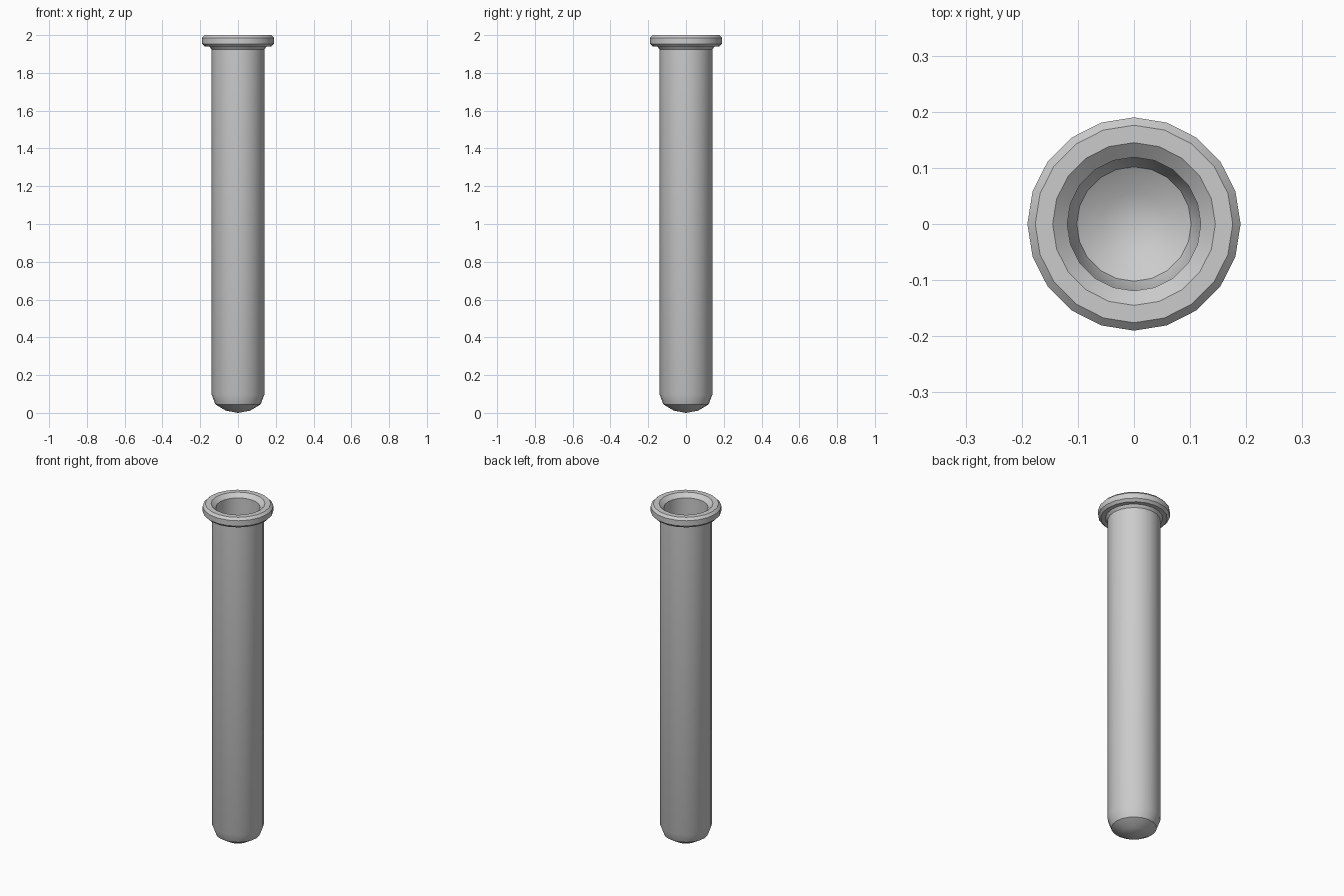
import bpy, bmesh, math

if "Cube" in bpy.data.objects:
    bpy.data.objects.remove(bpy.data.objects["Cube"])

SIDES = 20

# Wall section (radius, height): outer bottom -> rim -> inner bottom
profile = [
    (0.0, 0.0), (0.065, 0.012), (0.12, 0.045), (0.14, 0.098),   # rounded base
    (0.14, 1.925), (0.152, 1.94), (0.176, 1.94),                # neck under the lip
    (0.19, 1.954), (0.19, 1.986), (0.176, 2.0), (0.145, 2.0),   # lip
    (0.119, 1.978), (0.119, 0.105), (0.102, 0.06),              # bore
    (0.055, 0.031), (0.0, 0.02),
]


def lathe(name, points, sides):
    """Revolve a closed-off profile around z."""
    bm = bmesh.new()
    rings = []
    for r, z in points:
        if r == 0:
            rings.append([bm.verts.new((0, 0, z))] * sides)
        else:
            rings.append([bm.verts.new((r * math.cos(2 * math.pi * i / sides),
                                        r * math.sin(2 * math.pi * i / sides), z))
                          for i in range(sides)])
    for a, b in zip(rings, rings[1:]):
        for i in range(sides):
            j = (i + 1) % sides
            bm.faces.new(dict.fromkeys((a[i], a[j], b[j], b[i])))
    bmesh.ops.recalc_face_normals(bm, faces=bm.faces)
    mesh = bpy.data.meshes.new(name)
    bm.to_mesh(mesh)
    bm.free()
    obj = bpy.data.objects.new(name, mesh)
    bpy.context.collection.objects.link(obj)
    return obj


# Hollow tube with flared lip
tube = lathe("test_tube", profile, SIDES)
bpy.context.view_layer.objects.active = tube
tube.select_set(True)
bpy.ops.object.shade_smooth_by_angle(angle=math.radians(35))
